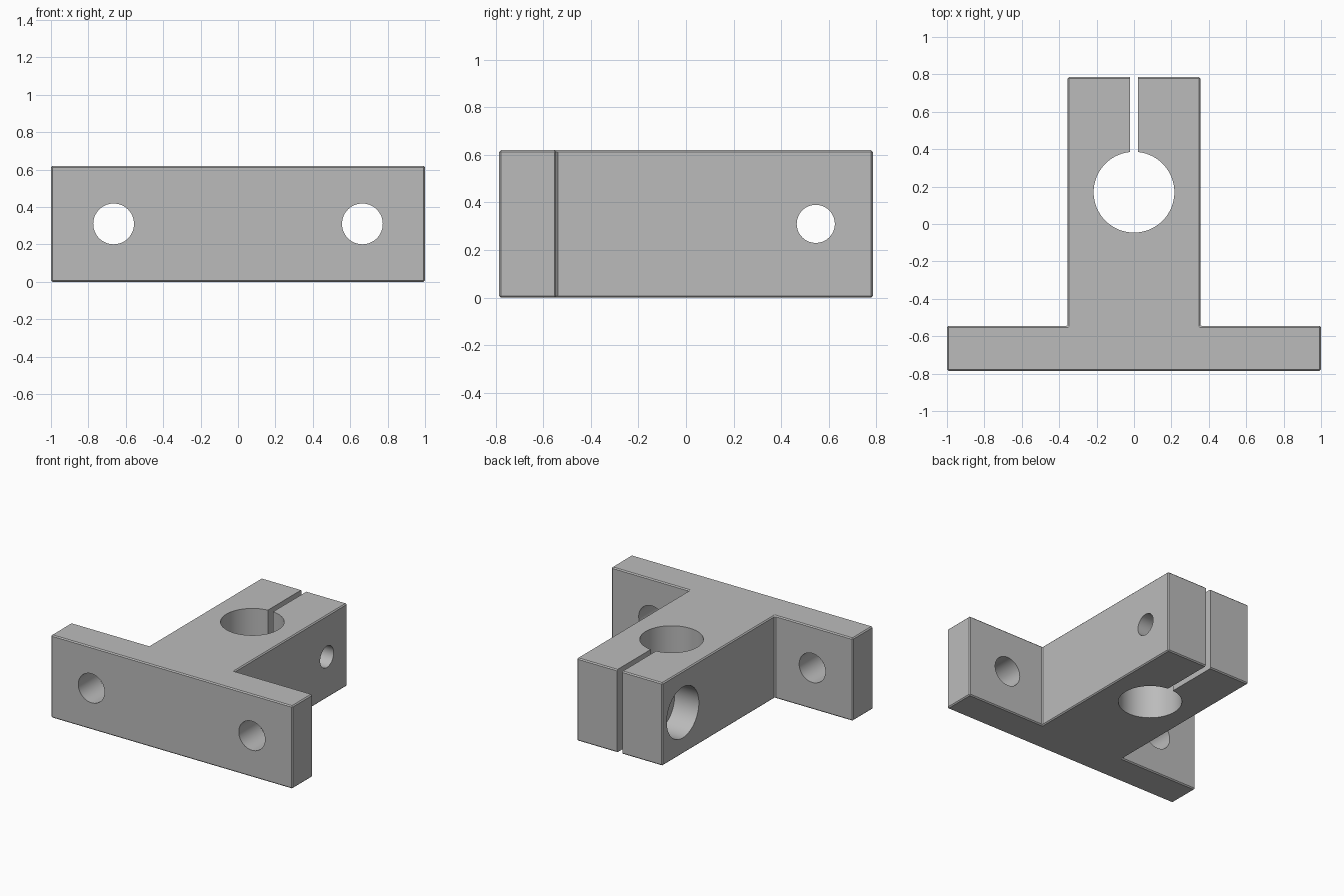
import bpy
import math
import bmesh

if "Cube" in bpy.data.objects:
    bpy.data.objects.remove(bpy.data.objects["Cube"], do_unlink=True)

HEIGHT, MID = 0.62, 0.31
PLATE, STEM, BACK, STEP = 1.0, 0.355, 0.785, -0.545
HOLE_Y = 0.545

# Plain grey metal
grey = bpy.data.materials.new("grey metal")
grey.use_nodes = True
grey.diffuse_color = (0.5, 0.5, 0.5, 1)
grey.node_tree.nodes["Principled BSDF"].inputs["Base Color"].default_value = (0.5, 0.5, 0.5, 1)

# T-shaped body, extruded upward from its plan
half = [(PLATE, -BACK), (PLATE, STEP), (STEM, STEP), (STEM, BACK)]
plan = half + [(-x, y) for x, y in reversed(half)]
mesh = bpy.data.meshes.new("shaft_clamp")
bm = bmesh.new()
base = bm.faces.new([bm.verts.new((x, y, 0)) for x, y in plan])
top = bmesh.ops.extrude_face_region(bm, geom=[base])["geom"]
bmesh.ops.translate(bm, vec=(0, 0, HEIGHT),
                    verts=[v for v in top if isinstance(v, bmesh.types.BMVert)])
bmesh.ops.recalc_face_normals(bm, faces=bm.faces)
bm.to_mesh(mesh)
bm.free()
mesh.materials.append(grey)
body = bpy.data.objects.new("shaft_clamp", mesh)
bpy.context.collection.objects.link(body)
bpy.ops.object.select_all(action="DESELECT")
body.select_set(True)
bpy.context.view_layer.objects.active = body

# Fine chamfer on the body edges
bevel = body.modifiers.new("edge_chamfer", "BEVEL")
bevel.width = 0.008
bevel.segments = 1
bpy.ops.object.modifier_apply(modifier=bevel.name)


def cut(cutter):
    """Subtract a cutter from the body, then discard it."""
    cutter.hide_render = True
    cutter.data.materials.append(grey)
    bpy.ops.object.select_all(action="DESELECT")
    body.select_set(True)
    bpy.context.view_layer.objects.active = body
    mod = body.modifiers.new("cut", "BOOLEAN")
    mod.operation = "DIFFERENCE"
    mod.solver = "EXACT"
    mod.object = cutter
    bpy.ops.object.modifier_apply(modifier=mod.name)
    bpy.data.objects.remove(cutter, do_unlink=True)


def drill(radius, depth, location, rotation=(0, 0, 0)):
    bpy.ops.mesh.primitive_cylinder_add(vertices=64, radius=radius, depth=depth,
                                        location=location, rotation=rotation)
    cut(bpy.context.object)


# Shaft bore and the clamping slot behind it
drill(0.216, 2, (0, 0.17, MID))
bpy.ops.mesh.primitive_cube_add(size=1, location=(0, 0.67, MID))
bpy.context.object.scale = (0.044, 0.8, 2)
cut(bpy.context.object)

# Mounting holes through the plate
for side in (-1, 1):
    drill(0.109, 0.6, (side * 0.665, -0.665, MID), (math.pi / 2, 0, 0))

# Clamp screw hole, with a counterbore on one side
across = (0, math.pi / 2, 0)
drill(0.08, 2, (0, HOLE_Y, MID), across)
drill(0.19, 0.4, (-STEM, HOLE_Y, MID), across)

# Smooth hole walls, crisp edges
bpy.ops.object.select_all(action="DESELECT")
body.select_set(True)
bpy.context.view_layer.objects.active = body
bpy.ops.object.shade_smooth_by_angle(angle=math.radians(30))
